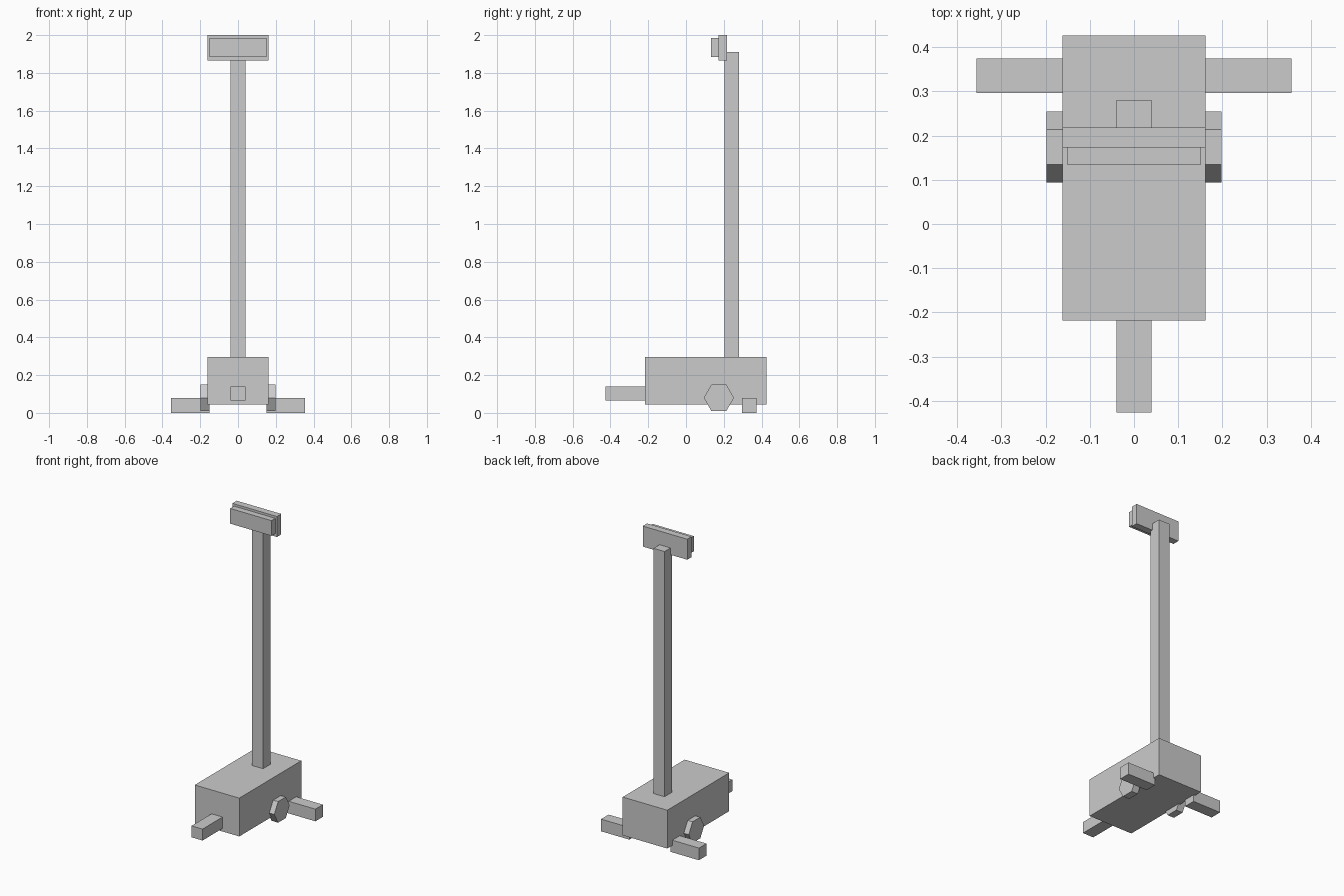
import bpy, math

cube = bpy.data.objects.get("Cube")
if cube:
    bpy.data.objects.remove(cube, do_unlink=True)

grey = bpy.data.materials.new("plain_grey")
grey.use_nodes = True
COLOUR = (0.6, 0.6, 0.6, 1)
grey.diffuse_color = COLOUR
grey.node_tree.nodes["Principled BSDF"].inputs["Base Color"].default_value = COLOUR


def finish(name):
    obj = bpy.context.object
    obj.name = name
    obj.data.materials.append(grey)
    return obj


def box(name, x, y, z):
    """Box spanning the given (low, high) ranges."""
    bpy.ops.mesh.primitive_cube_add(size=1)
    obj = finish(name)
    obj.location = [(lo + hi) / 2 for lo, hi in (x, y, z)]
    obj.scale = [hi - lo for lo, hi in (x, y, z)]
    return obj


# Body, front arm and mast
box("body", (-0.162, 0.162), (-0.218, 0.426), (0.045, 0.297))
box("front_arm", (-0.04, 0.04), (-0.426, -0.21), (0.065, 0.14))
box("mast", (-0.04, 0.04), (0.203, 0.28), (0.29, 1.91))

# Head: backing board and front panel
box("head_board", (-0.162, 0.162), (0.173, 0.218), (1.865, 2.0))
box("head_panel", (-0.15, 0.15), (0.133, 0.173), (1.885, 1.985))

# Rear legs and six-sided wheels, one pair per side
for side, sign in (("left", 1), ("right", -1)):
    box(side + "_rear_leg", sorted((sign * 0.15, sign * 0.356)), (0.296, 0.374), (0.0, 0.08))
    bpy.ops.mesh.primitive_cylinder_add(vertices=6, radius=0.08, depth=0.048,
                                        location=(sign * 0.174, 0.174, 0.08),
                                        rotation=(math.pi / 2, 0, math.pi / 2))
    wheel = finish(side + "_wheel")
    # Turn the hexagon so a flat edge faces the ground
    for v in wheel.data.vertices:
        v.co.x, v.co.y = v.co.y, -v.co.x
